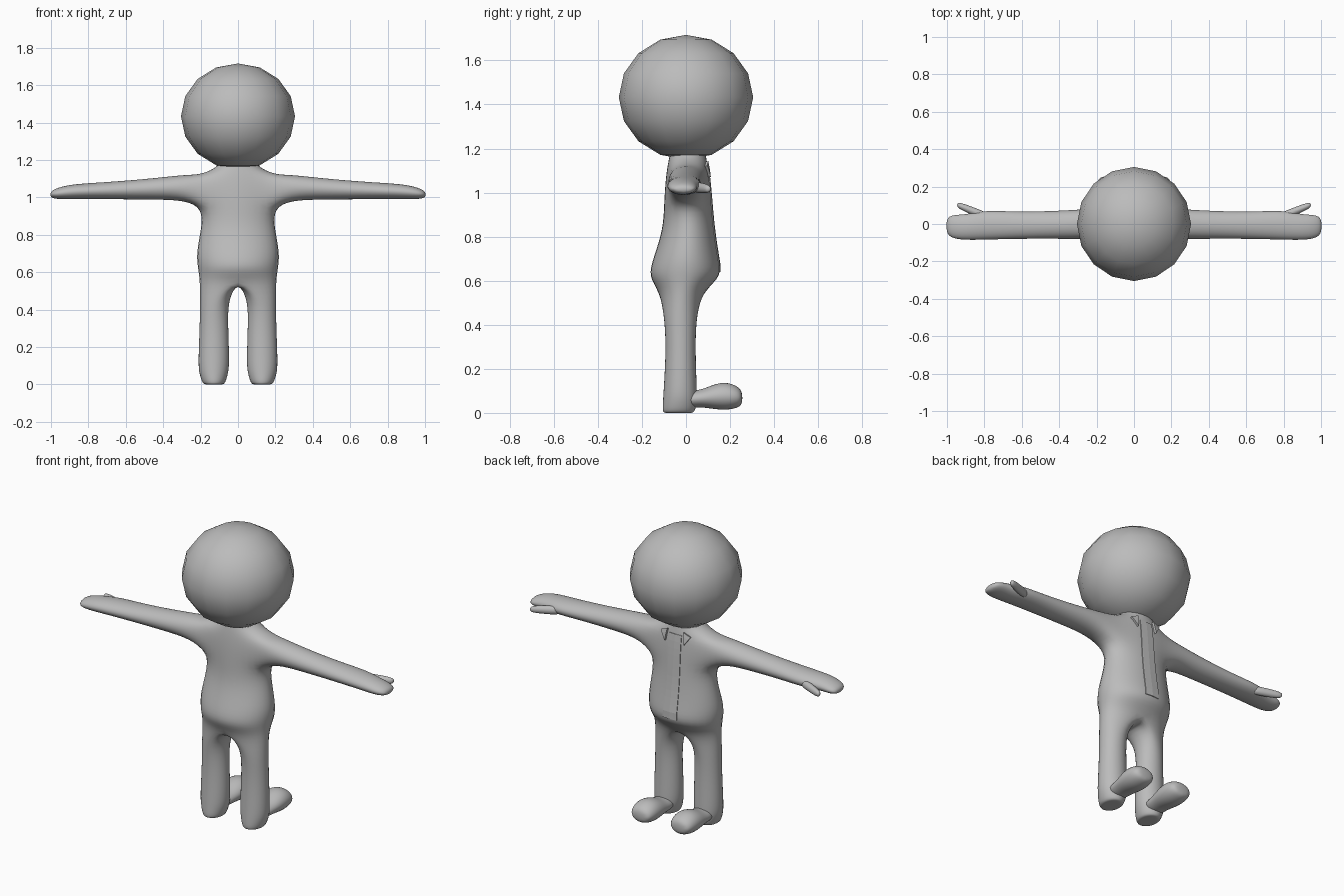
import bpy
import bmesh
from math import cos, sin, pi

if "Cube" in bpy.data.objects:
    bpy.data.objects.remove(bpy.data.objects["Cube"], do_unlink=True)

grey = bpy.data.materials.new("plain_grey")
grey.use_nodes = True
grey.diffuse_color = (0.5, 0.5, 0.5, 1)
grey.node_tree.nodes["Principled BSDF"].inputs["Base Color"].default_value = (0.5, 0.5, 0.5, 1)

SWELL = 1.1  # makes up for the shrinking of an eight-sided cage when subdivided


def ring(bm, axis, pos, u0, u1, v0, v1, steps=range(8)):
    """Eight-sided oval across an axis, spanning u0..u1 and v0..v1."""
    verts = []
    for k in steps:
        u = (u0 + u1) / 2 + (u1 - u0) / 2 * SWELL * cos(k * pi / 4)
        v = (v0 + v1) / 2 + (v1 - v0) / 2 * SWELL * sin(k * pi / 4)
        co = {"x": (pos, u, v), "y": (u, pos, v), "z": (u, v, pos)}[axis]
        verts.append(bm.verts.new(co))
    return verts


def bridge(bm, a, b):
    for i in range(len(a)):
        j = (i + 1) % len(a)
        bm.faces.new((a[i], a[j], b[j], b[i]))


def limb(bm, axis, sections, start=None):
    """Tube through the sections, growing from an open loop or a capped end."""
    last = start
    for section in sections:
        new = ring(bm, axis, *section)
        if last:
            bridge(bm, last, new)
        else:
            bm.faces.new(new)
        last = new
    bm.faces.new(last)


def finish(name, bm, mirror=False, subdivide=0, smooth=True):
    bmesh.ops.recalc_face_normals(bm, faces=bm.faces)
    mesh = bpy.data.meshes.new(name)
    for f in bm.faces:
        f.smooth = smooth
    bm.to_mesh(mesh)
    bm.free()
    mesh.materials.append(grey)
    obj = bpy.data.objects.new(name, mesh)
    bpy.context.collection.objects.link(obj)
    if mirror:
        obj.modifiers.new("mirror", "MIRROR")
    if subdivide:
        sub = obj.modifiers.new("subdivide", "SUBSURF")
        sub.levels = sub.render_levels = subdivide
    return obj


# Body: half a cage, mirrored. Torso rings run from neck to hips.
bm = bmesh.new()
torso = [
    (1.22, 0.085, -0.065, 0.085),
    (1.165, 0.10, -0.075, 0.09),
    (1.12, 0.20, -0.085, 0.10),
    (1.04, 0.20, -0.095, 0.11),
    (0.94, 0.19, -0.10, 0.118),
    (0.83, 0.197, -0.105, 0.128),
    (0.70, 0.225, -0.15, 0.148),
    (0.62, 0.215, -0.172, 0.165),
    (0.56, 0.205, -0.125, 0.085),
]
rows = [ring(bm, "z", z, -w, w, back, front, range(-2, 3)) for z, w, back, front in torso]
for r in range(len(rows) - 1):
    for c in range(4):
        if r in (2, 3) and c in (1, 2):
            continue  # armhole
        a, b = rows[r], rows[r + 1]
        bm.faces.new((a[c], a[c + 1], b[c + 1], b[c]))

# Arm and hand grow from the armhole
hi, mid, lo = rows[2:5]
armhole = [mid[3], hi[3], hi[2], hi[1], mid[1], lo[1], lo[2], lo[3]]
limb(bm, "x", [
    (0.28, -0.082, 0.078, 0.985, 1.122),
    (0.45, -0.078, 0.068, 0.988, 1.102),
    (0.65, -0.08, 0.066, 0.99, 1.085),
    (0.80, -0.084, 0.074, 0.99, 1.076),
    (0.90, -0.086, 0.05, 0.99, 1.068),
    (0.97, -0.078, 0.05, 0.99, 1.05),
    (1.005, -0.05, 0.03, 1.0, 1.03),
], armhole)
bm.verts.remove(mid[2])

# Leg grows from the hip ring closed by a crotch strip
hip = rows[-1]
crotch = [bm.verts.new((0, y, 0.555)) for y in (0.04, -0.025, -0.09)]
limb(bm, "z", [
    (0.45, 0.055, 0.203, -0.10, 0.048),
    (0.30, 0.052, 0.205, -0.09, 0.042),
    (0.10, 0.045, 0.214, -0.102, 0.05),
    (0.05, 0.055, 0.205, -0.105, 0.05),
    (0.0, 0.07, 0.188, -0.108, 0.04),
    (0.0, 0.09, 0.168, -0.09, 0.02),
], hip[2:] + crotch + hip[:2])
body = finish("body", bm, mirror=True, subdivide=2)

# Thumbs
bm = bmesh.new()
limb(bm, "x", [
    (0.78, 0.015, 0.06, 1.0, 1.05),
    (0.86, 0.045, 0.09, 0.997, 1.045),
    (0.92, 0.074, 0.112, 0.997, 1.038),
    (0.947, 0.09, 0.115, 1.003, 1.03),
])
finish("thumbs", bm, mirror=True, subdivide=2)

# Feet
bm = bmesh.new()
limb(bm, "y", [
    (-0.02, 0.07, 0.185, 0.02, 0.10),
    (0.06, 0.065, 0.19, 0.028, 0.10),
    (0.12, 0.054, 0.202, 0.018, 0.128),
    (0.18, 0.05, 0.206, 0.012, 0.142),
    (0.235, 0.06, 0.196, 0.022, 0.122),
    (0.257, 0.085, 0.171, 0.04, 0.095),
])
finish("feet", bm, mirror=True, subdivide=2)

# Head
bm = bmesh.new()
bmesh.ops.create_uvsphere(bm, u_segments=16, v_segments=8, radius=1)
bmesh.ops.scale(bm, vec=(0.305, 0.305, 0.283), verts=bm.verts)
bmesh.ops.translate(bm, vec=(0, 0, 1.433), verts=bm.verts)
finish("head", bm)


def cloth(name, corners, cuts, thickness, mirror=False):
    """Thin plate laid onto the chest."""
    bm = bmesh.new()
    bm.faces.new([bm.verts.new((x, 0.4, z)) for x, z in corners])
    bmesh.ops.subdivide_edges(bm, edges=bm.edges, cuts=cuts, use_grid_fill=True)
    obj = finish(name, bm, mirror, smooth=False)
    wrap = obj.modifiers.new("wrap", "SHRINKWRAP")
    wrap.target = body
    wrap.wrap_method = "PROJECT"
    wrap.use_project_y = True
    wrap.use_positive_direction = False
    wrap.use_negative_direction = True
    solid = obj.modifiers.new("solid", "SOLIDIFY")
    solid.thickness = thickness
    solid.offset = 0


# Shirt front strip and collar tabs
cloth("shirt_front", [(-0.045, 0.64), (0.045, 0.64), (0.04, 1.12), (-0.04, 1.12)], 11, 0.009)
cloth("collar_tabs", [(0.05, 1.14), (0.095, 1.12), (0.06, 1.07)], 2, 0.024, mirror=True)
